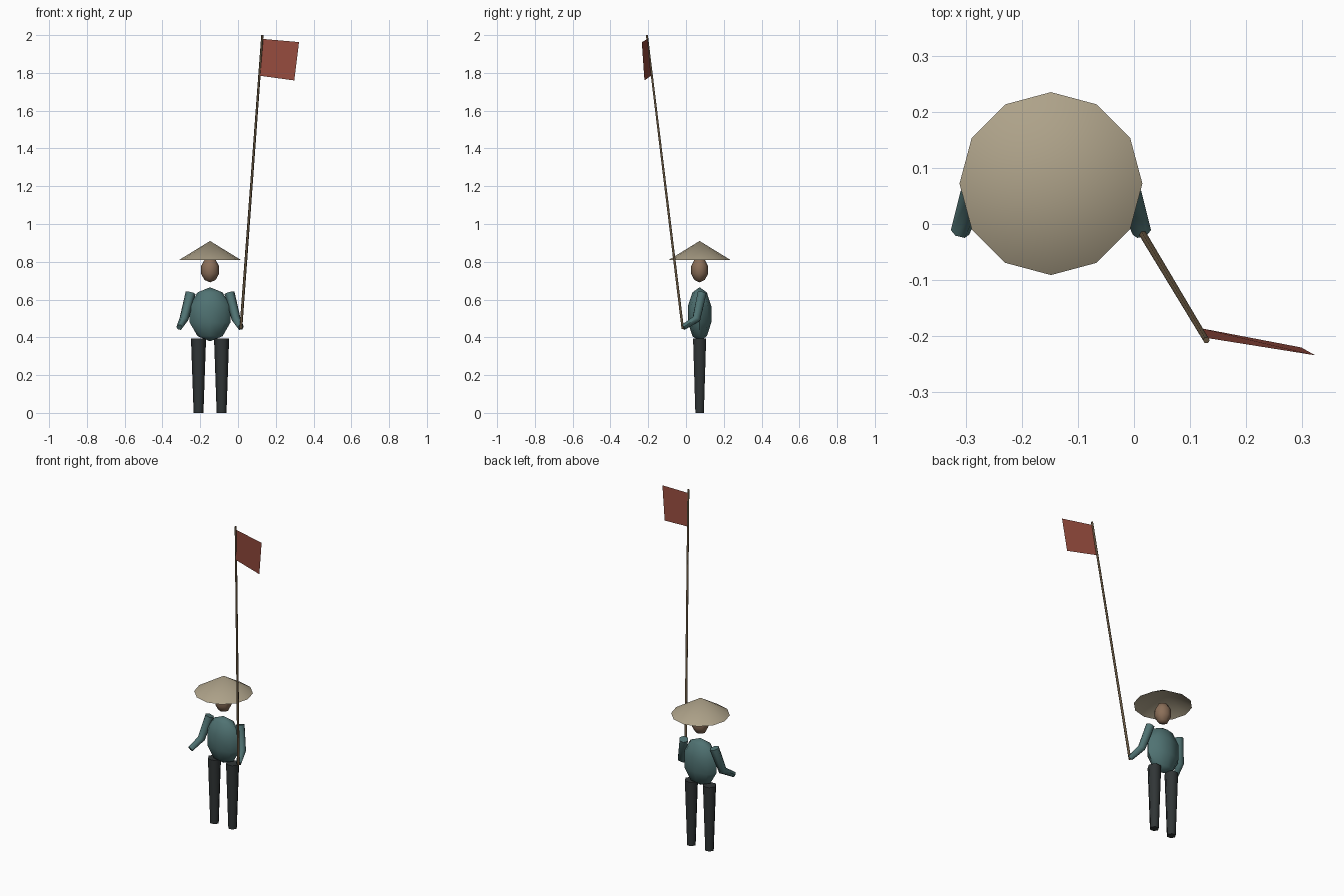
import bpy, bmesh, math
from mathutils import Vector, Matrix

if "Cube" in bpy.data.objects:
    bpy.data.objects.remove(bpy.data.objects["Cube"])

CX, CY = -0.148, 0.072   # body axis


def material(name, rgb):
    m = bpy.data.materials.new(name)
    m.diffuse_color = (*rgb, 1)
    m.use_nodes = True
    m.node_tree.nodes["Principled BSDF"].inputs["Base Color"].default_value = m.diffuse_color
    return m


STRAW = material("straw", (0.42, 0.36, 0.25))
CLOTH = material("teal_cloth", (0.08, 0.17, 0.17))
DARK = material("dark_cloth", (0.03, 0.036, 0.037))
SKIN = material("skin", (0.26, 0.16, 0.10))
WOOD = material("wood", (0.13, 0.09, 0.05))
RED = material("red_cloth", (0.32, 0.075, 0.05))


def finish(name, bm, mat, smooth=True):
    me = bpy.data.meshes.new(name)
    bm.to_mesh(me)
    bm.free()
    ob = bpy.data.objects.new(name, me)
    bpy.context.collection.objects.link(ob)
    me.materials.append(mat)
    if smooth:
        bpy.ops.object.select_all(action='DESELECT')
        ob.select_set(True)
        bpy.context.view_layer.objects.active = ob
        bpy.ops.object.shade_smooth_by_angle(angle=math.radians(61))
    return ob


def ellipsoid(name, centre, radii, mat):
    bm = bmesh.new()
    bmesh.ops.create_uvsphere(bm, u_segments=8, v_segments=5, radius=1,
        matrix=Matrix.Translation(centre) @ Matrix.Diagonal((*radii, 1)))
    finish(name, bm, mat)


def tube(name, points, radii, sides, mat):
    """Sweep a polygon along a few points and cap both ends."""
    pts = [Vector(p) for p in points]
    bm = bmesh.new()
    rings = []
    for i, p in enumerate(pts):
        t = (pts[min(i + 1, len(pts) - 1)] - pts[max(i - 1, 0)]).normalized()
        u = (Vector((1, 0, 0)) - t * t.x).normalized()
        v = t.cross(u)
        rings.append([bm.verts.new(p + radii[i] * (u * math.cos(a) + v * math.sin(a)))
                      for a in (2 * math.pi * k / sides for k in range(sides))])
    for a, b in zip(rings, rings[1:]):
        for k in range(sides):
            j = (k + 1) % sides
            bm.faces.new((a[k], a[j], b[j], b[k]))
    bm.faces.new(rings[0])
    bm.faces.new(rings[-1])
    bmesh.ops.recalc_face_normals(bm, faces=bm.faces)
    finish(name, bm, mat)


# Torso and head
ellipsoid("torso", (CX, CY, 0.522), (0.113, 0.065, 0.143), CLOTH)
ellipsoid("head", (CX, CY, 0.757), (0.050, 0.047, 0.066), SKIN)

# Open conical straw hat
bm = bmesh.new()
bmesh.ops.create_cone(bm, cap_ends=False, segments=12, radius1=0.163, radius2=0,
                      depth=0.1, matrix=Matrix.Translation((CX, CY, 0.86)))
bmesh.ops.remove_doubles(bm, verts=bm.verts, dist=1e-5)
finish("hat", bm, STRAW)

# Legs and bent arms, mirrored about the body axis
for side, s in (("left", 1), ("right", -1)):
    x = CX + s * 0.061
    tube(side + "_leg", [(x, CY, 0), (x, CY, 0.395)], (0.026, 0.04), 6, DARK)
    tube(side + "_arm",
         [(CX + s * 0.103, 0.085, 0.635), (CX + s * 0.138, 0.055, 0.497),
          (CX + s * 0.162, -0.015, 0.453)], (0.027, 0.024, 0.017), 6, CLOTH)

# Leaning flag pole
tube("flag_pole", [(0.015, -0.017, 0.445), (0.129, -0.207, 2.0)], (0.0075, 0.006), 6, WOOD)

# Flag sheet
bm = bmesh.new()
bm.faces.new([bm.verts.new(p) for p in ((0.115, -0.185, 1.785), (0.298, -0.220, 1.76),
                                        (0.323, -0.234, 1.963), (0.129, -0.203, 1.98))])
finish("flag", bm, RED, smooth=False)
